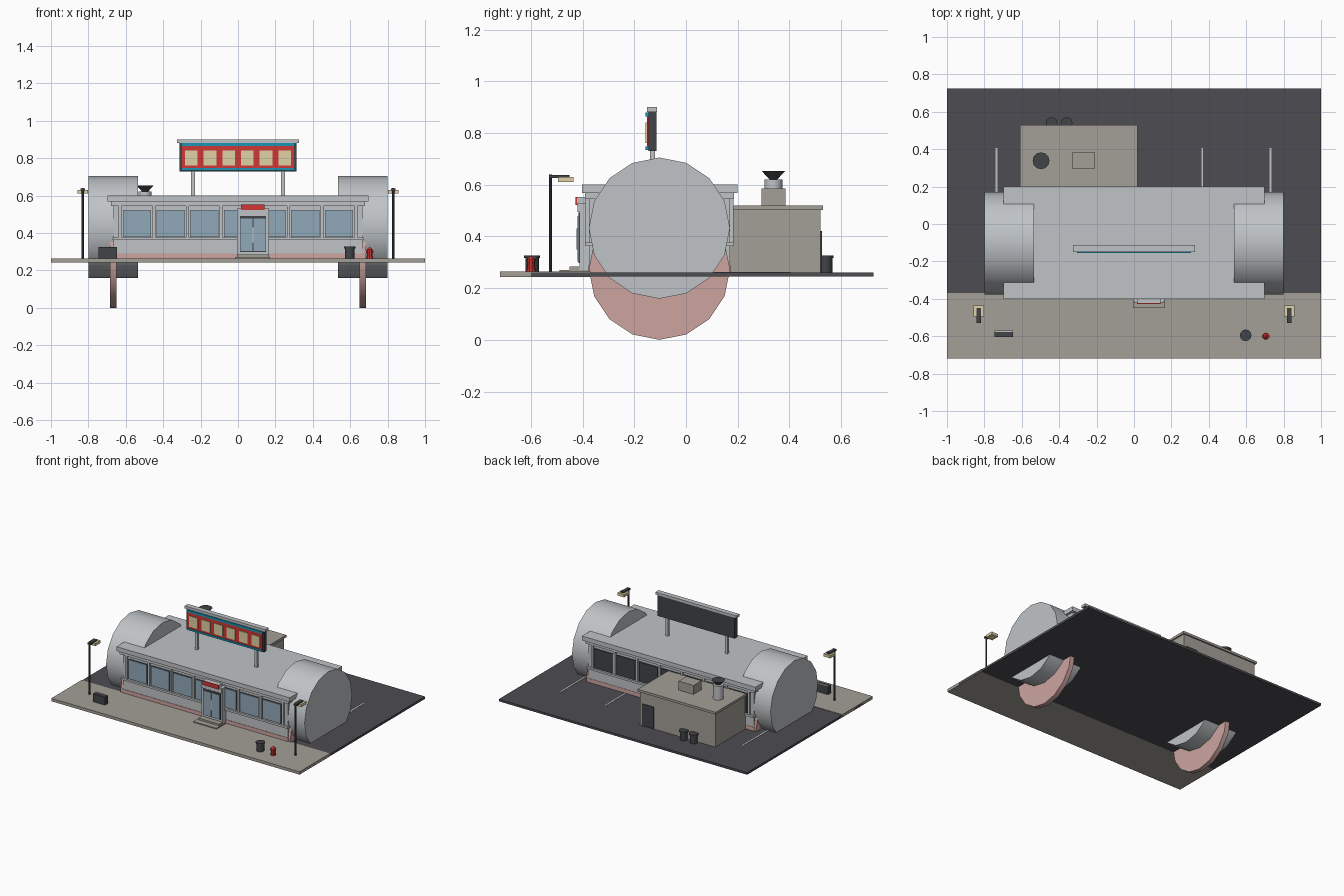
import bpy, bmesh, math
from mathutils import Matrix, Vector


def material(name, r, g, b):
    def lin(c):
        c /= 255
        return c / 12.92 if c <= 0.04045 else ((c + 0.055) / 1.055) ** 2.4
    m = bpy.data.materials.new(name)
    m.diffuse_color = (lin(r), lin(g), lin(b), 1)
    return m


STEEL = material("steel", 192, 196, 199)
CONCRETE = material("concrete", 164, 159, 151)
ASPHALT = material("asphalt", 77, 76, 82)
GLASS = material("glass_blue", 145, 168, 184)
RED = material("red", 208, 55, 53)
TEAL = material("teal", 28, 150, 182)
CREAM = material("cream", 224, 210, 165)
DARK = material("charcoal", 66, 67, 72)
PINK = material("faded_red", 205, 165, 160)


def finish(name, bm, mat, smooth=False):
    me = bpy.data.meshes.new(name)
    bm.to_mesh(me)
    bm.free()
    me.materials.append(mat)
    ob = bpy.data.objects.new(name, me)
    bpy.context.collection.objects.link(ob)
    if smooth:
        bpy.ops.object.select_all(action='DESELECT')
        ob.select_set(True)
        bpy.context.view_layer.objects.active = ob
        bpy.ops.object.shade_smooth_by_angle(angle=math.radians(35))
    return ob


def boxes(name, mat, *spans):
    """One object from boxes given as (x0, x1, y0, y1, z0, z1)."""
    bm = bmesh.new()
    for x0, x1, y0, y1, z0, z1 in spans:
        mid = Vector((x0 + x1, y0 + y1, z0 + z1)) / 2
        mtx = Matrix.Translation(mid) @ Matrix.Diagonal((x1 - x0, y1 - y0, z1 - z0, 1))
        bmesh.ops.create_cube(bm, size=1, matrix=mtx)
    return finish(name, bm, mat)


def cylinders(name, mat, sides, *items, axis='Z'):
    """One object from cones given as (centre, bottom radius, top radius, length)."""
    bm = bmesh.new()
    rot = Matrix.Rotation(math.pi / 2, 4, 'Y') if axis == 'X' else Matrix()
    for c, r0, r1, h in items:
        bmesh.ops.create_cone(bm, cap_ends=True, segments=sides, radius1=r0, radius2=r1,
                              depth=h, matrix=Matrix.Translation(c) @ rot)
    return finish(name, bm, mat, True)


# Ground: asphalt lot, raised sidewalk, parking lines
boxes("parking_lot", ASPHALT, (-1, 1, -0.6, 0.725, 0.244, 0.26))
boxes("sidewalk", CONCRETE, (-1, 1, -0.72, -0.37, 0.243, 0.264))
boxes("parking_lines", STEEL,
      *[(x - 0.005, x + 0.005, 0.05, 0.405, 0.259, 0.262) for x in (-0.735, -0.37, 0, 0.365, 0.73)])

# Rounded end drums, and the lower discs that reach below the lot
cylinders("end_drums", STEEL, 16,
          *[((s * 0.667, -0.103, 0.432), 0.273, 0.273, 0.265) for s in (-1, 1)], axis='X')
cylinders("lower_end_discs", PINK, 16,
          *[((s * 0.667, -0.103, 0.273), 0.273, 0.273, 0.034) for s in (-1, 1)], axis='X')

# Dining hall
boxes("hall_walls", STEEL, (-0.665, 0.665, -0.375, 0.17, 0.26, 0.58))
boxes("base_band", PINK, (-0.668, 0.668, -0.378, 0.172, 0.262, 0.29))
boxes("sill_band", STEEL, (-0.672, 0.672, -0.39, 0.185, 0.362, 0.376))
boxes("cornice", STEEL, (-0.68, 0.68, -0.39, 0.185, 0.545, 0.57),
      (-0.698, 0.698, -0.402, 0.2, 0.568, 0.6))

# Windows and pilasters
xs = [0.18 * i for i in range(-3, 4)]
boxes("front_window_frames", DARK, *[(x - 0.076, x + 0.076, -0.38, -0.37, 0.379, 0.523) for x in xs])
boxes("front_window_panes", GLASS, *[(x - 0.073, x + 0.073, -0.384, -0.376, 0.382, 0.52) for x in xs])
boxes("back_windows", DARK, *[(x - 0.075, x + 0.075, 0.165, 0.178, 0.38, 0.522) for x in xs])
ps = [0.18 * i - 0.63 for i in range(8)]
boxes("pilasters", STEEL, *[(x - 0.008, x + 0.008, y, y + 0.017, 0.37, 0.55)
                            for x in ps for y in (-0.388, 0.166)])

# Entrance
boxes("entrance_frame", STEEL, (-0.005, 0.165, -0.412, -0.37, 0.264, 0.53),
      (0.0, 0.16, -0.42, -0.41, 0.495, 0.53), (0.015, 0.143, -0.422, -0.38, 0.52, 0.552))
boxes("door_surround", DARK, (0.01, 0.15, -0.416, -0.41, 0.298, 0.492))
boxes("door_panes", GLASS, (0.014, 0.078, -0.42, -0.412, 0.303, 0.478),
      (0.082, 0.146, -0.42, -0.412, 0.303, 0.478))
boxes("door_handles", STEEL, (0.078, 0.082, -0.424, -0.414, 0.35, 0.43))
boxes("entrance_sign", RED, (0.015, 0.143, -0.428, -0.421, 0.522, 0.552))
boxes("entrance_steps", CONCRETE, (-0.017, 0.17, -0.49, -0.38, 0.262, 0.271),
      (-0.005, 0.165, -0.45, -0.38, 0.262, 0.284))

# Roof sign
boxes("sign_posts", STEEL, *[(x - 0.01, x + 0.01, -0.14, -0.12, 0.59, 0.75) for x in (-0.24, 0.24)])
boxes("sign_board", DARK, (-0.312, 0.312, -0.146, -0.115, 0.73, 0.885))
boxes("sign_cap", STEEL, (-0.325, 0.325, -0.15, -0.113, 0.882, 0.9))
boxes("sign_teal_strips", TEAL, (-0.305, 0.305, -0.156, -0.144, 0.734, 0.747),
      (-0.305, 0.305, -0.156, -0.144, 0.864, 0.88))
boxes("sign_red_panel", RED, (-0.3, 0.3, -0.151, -0.144, 0.747, 0.864))
boxes("sign_cream_tiles", CREAM, *[(x - 0.034, x + 0.034, -0.156, -0.149, 0.762, 0.84)
                                   for x in [0.1 * i - 0.25 for i in range(6)]])

# Kitchen annex with roof equipment
boxes("annex_walls", CONCRETE, (-0.6, 0.008, 0.16, 0.52, 0.255, 0.505))
boxes("annex_roof", CONCRETE, (-0.61, 0.018, 0.16, 0.53, 0.503, 0.52))
boxes("annex_door", DARK, (-0.105, -0.015, 0.515, 0.526, 0.262, 0.42))
boxes("roof_unit", CONCRETE, (-0.33, -0.21, 0.293, 0.385, 0.515, 0.585))
cylinders("vent_pipe", STEEL, 12, ((-0.497, 0.338, 0.567), 0.035, 0.035, 0.108))
cylinders("vent_hood", DARK, 12, ((-0.497, 0.338, 0.636), 0.014, 0.045, 0.034))

# Bins
bins = [(-0.44, 0.54), (-0.36, 0.54), (0.597, -0.595)]
cylinders("bins", DARK, 12, *[((x, y, 0.29), 0.026, 0.026, 0.062) for x, y in bins])
cylinders("bin_lids", DARK, 12, *[((x, y, 0.322), 0.031, 0.031, 0.01) for x, y in bins])

# Hydrant
cylinders("hydrant", RED, 10, ((0.704, -0.6, 0.287), 0.015, 0.015, 0.05),
          ((0.704, -0.6, 0.268), 0.019, 0.019, 0.01),
          ((0.704, -0.6, 0.308), 0.019, 0.019, 0.006),
          ((0.704, -0.6, 0.317), 0.015, 0.005, 0.012))
boxes("hydrant_outlets", RED, (0.684, 0.724, -0.606, -0.594, 0.292, 0.303))

# News box
boxes("news_box", DARK, (-0.745, -0.647, -0.605, -0.57, 0.262, 0.322))
boxes("news_box_top", STEEL, (-0.745, -0.647, -0.578, -0.57, 0.32, 0.324))

# Street lamps
lamps = (-0.83, 0.83)
cylinders("lamp_posts", DARK, 8, *[((x, -0.524, 0.45), 0.006, 0.006, 0.38) for x in lamps])
boxes("lamp_arms", DARK, *[(x - 0.012, x + 0.012, -0.53, -0.45, 0.626, 0.638) for x in lamps])
boxes("lamp_heads", CREAM, *[(x - 0.027, x + 0.027, -0.495, -0.435, 0.61, 0.63) for x in lamps])
